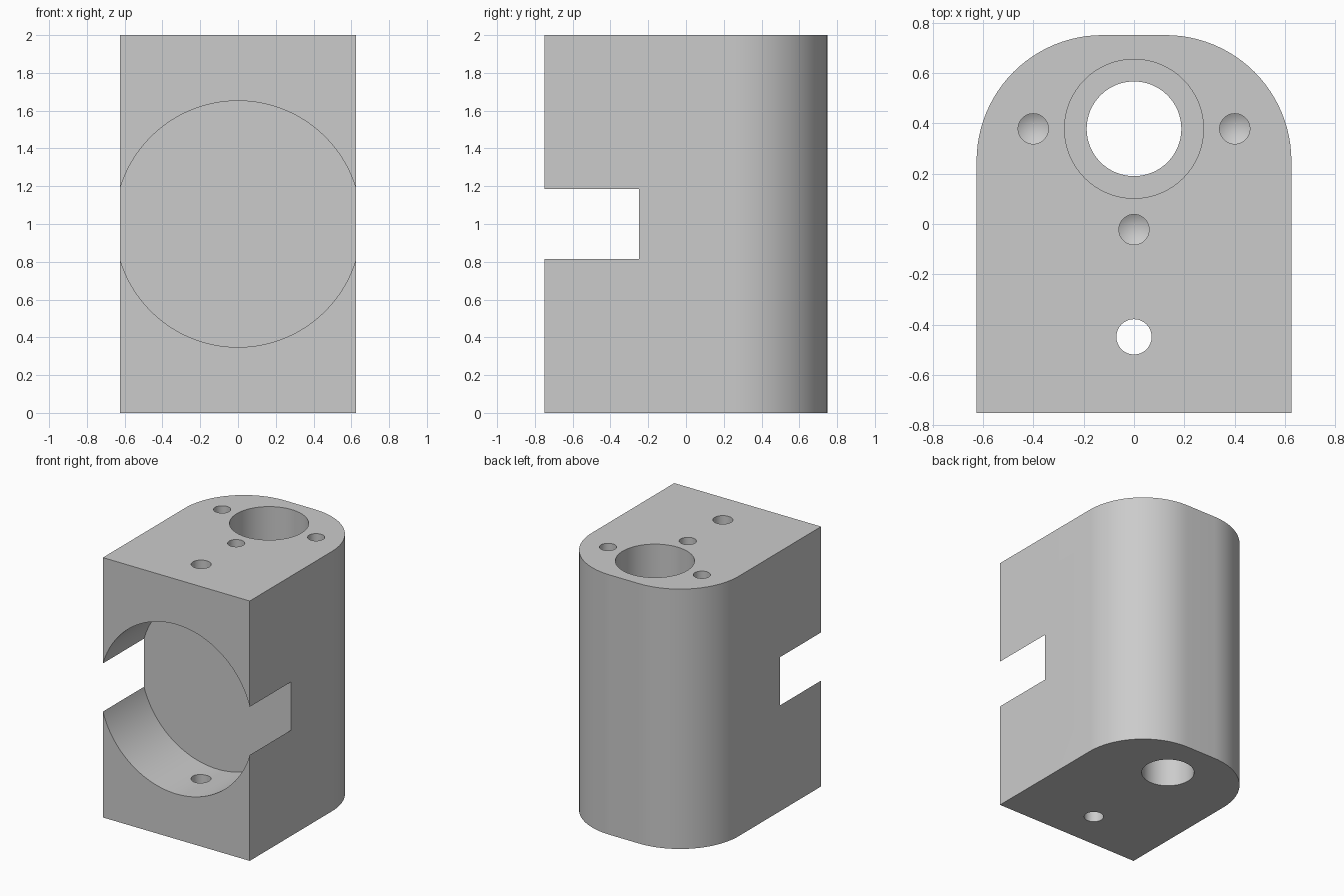
import bpy, bmesh, math
from mathutils import Matrix

if "Cube" in bpy.data.objects:
    bpy.data.objects.remove(bpy.data.objects["Cube"], do_unlink=True)

W, D, H = 1.25, 1.5, 2.0
CORNER = 0.5
BORE_Y = 0.378

grey = bpy.data.materials.new("plain grey")
grey.use_nodes = True
colour = (0.6, 0.6, 0.6, 1)
grey.diffuse_color = colour
grey.node_tree.nodes["Principled BSDF"].inputs["Base Color"].default_value = colour


def make_object(name, bm):
    bmesh.ops.recalc_face_normals(bm, faces=bm.faces)
    mesh = bpy.data.meshes.new(name)
    bm.to_mesh(mesh)
    bm.free()
    mesh.materials.append(grey)
    obj = bpy.data.objects.new(name, mesh)
    bpy.context.collection.objects.link(obj)
    return obj


def turned(name, profile, matrix, steps=64):
    """Solid of revolution from (radius, height) points; radius 0 is a tip."""
    bm = bmesh.new()
    rings = []
    for r, z in profile:
        count = steps if r else 1
        rings.append([bm.verts.new((r * math.cos(math.tau * i / steps),
                                    r * math.sin(math.tau * i / steps), z))
                      for i in range(count)])
    for a, b in zip(rings, rings[1:]):
        for i in range(steps):
            j = (i + 1) % steps
            if len(a) == 1:
                bm.faces.new((a[0], b[j], b[i]))
            else:
                bm.faces.new((a[i], a[j], b[j], b[i]))
    for ring in (rings[0], rings[-1]):
        if len(ring) > 1:
            bm.faces.new(ring)
    bm.transform(matrix)
    return make_object(name, bm)


# Block: square at the front, rounded vertical corners at the back
outline = [(-W / 2, -D / 2), (W / 2, -D / 2)]
for side, start in ((1, 0), (-1, 90)):
    for i in range(25):
        a = math.radians(start + 90 * i / 24)
        outline.append((side * (W / 2 - CORNER) + CORNER * math.cos(a),
                        D / 2 - CORNER + CORNER * math.sin(a)))
bm = bmesh.new()
base = bm.faces.new([bm.verts.new((x, y, 0)) for x, y in outline])
top = bmesh.ops.extrude_face_region(bm, geom=[base])["geom"]
bmesh.ops.translate(bm, vec=(0, 0, H),
                    verts=[v for v in top if isinstance(v, bmesh.types.BMVert)])
block = make_object("mounting_block", bm)

# Round pocket in the front, breaking out through both sides
facing_back = Matrix.Translation((0, -D / 2, H / 2)) @ Matrix.Rotation(-math.pi / 2, 4, "X")
cutters = [turned("pocket_cutter", [(0.652, -0.2), (0.652, 0.5)], facing_back, 128)]

# Stepped main bore and front through hole
cutters.append(turned("bore_cutter", [(0.188, -0.1), (0.188, 1), (0.276, 1), (0.276, 2.1)],
                      Matrix.Translation((0, BORE_Y, 0))))
cutters.append(turned("through_hole_cutter", [(0.07, -0.1), (0.07, 2.1)],
                      Matrix.Translation((0, -0.448, 0)), 48))

# Three drilled screw holes with conical bottoms
for x, y in ((-0.4, BORE_Y), (0.4, BORE_Y), (0, BORE_Y - 0.4)):
    cutters.append(turned("screw_hole_cutter", [(0, 1.465), (0.06, 1.5), (0.06, 2.1)],
                          Matrix.Translation((x, y, 0)), 48))

# Cut, apply and clear the cutters
for cutter in cutters:
    cutter.hide_render = True
    mod = block.modifiers.new(cutter.name, "BOOLEAN")
    mod.operation = "DIFFERENCE"
    mod.solver = "EXACT"
    mod.object = cutter
bpy.context.view_layer.objects.active = block
block.select_set(True)
for mod in list(block.modifiers):
    bpy.ops.object.modifier_apply(modifier=mod.name)
for cutter in cutters:
    bpy.data.objects.remove(cutter, do_unlink=True)
bpy.ops.object.shade_smooth_by_angle(angle=math.radians(25))
